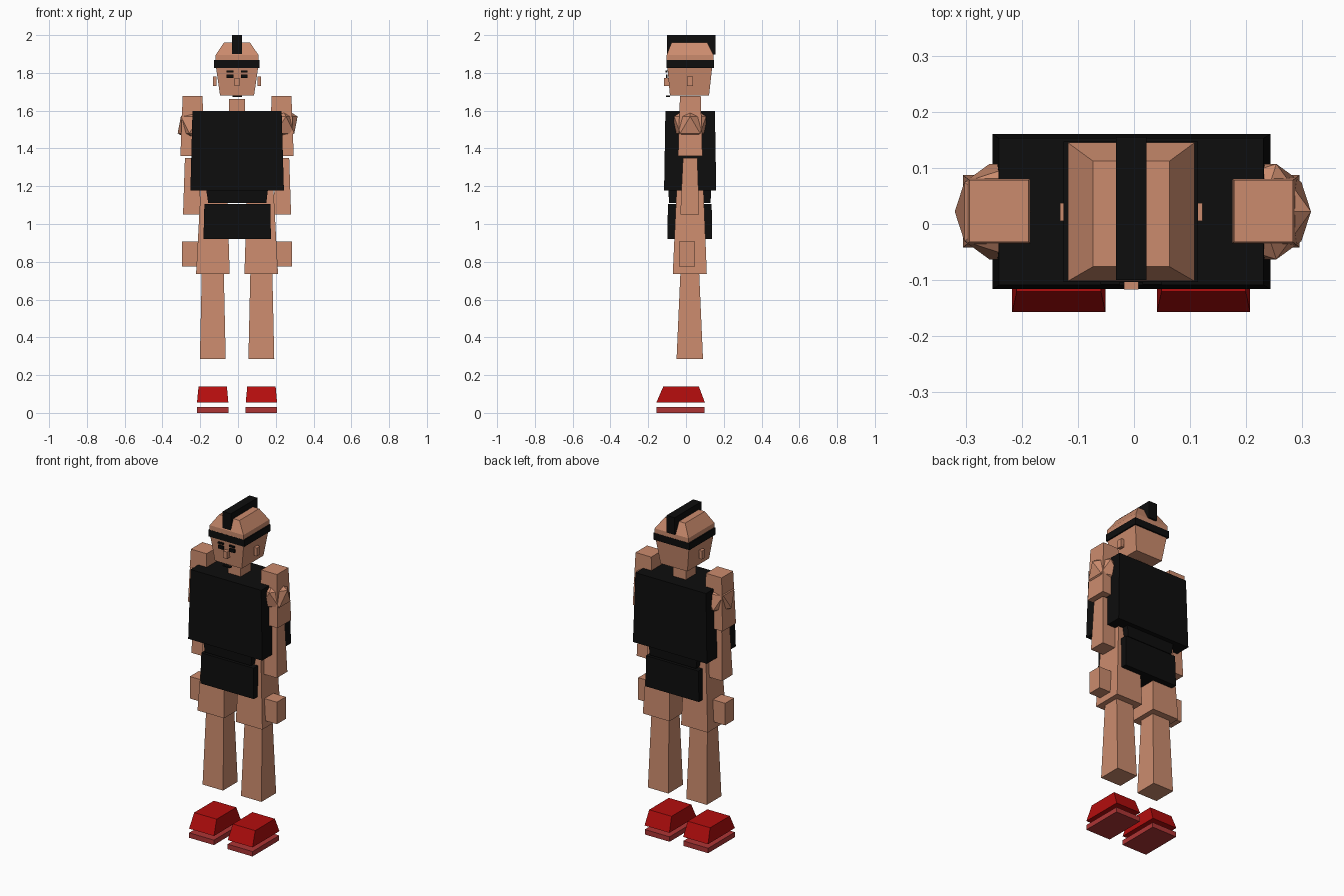
import bpy

CX = -0.005  # body's mirror line in x


def material(name, r, g, b):
    m = bpy.data.materials.new(name)
    m.diffuse_color = (r, g, b, 1)
    return m


SKIN = material("skin", 0.60, 0.26, 0.155)
BLACK = material("black", 0.004, 0.004, 0.004)
RED = material("shoe red", 0.45, 0.004, 0.004)
SOLE = material("sole red", 0.42, 0.035, 0.035)


def block(name, mat, z0, z1, bottom, top=None):
    """Tapered block; bottom and top are (x0, x1, y0, y1)."""
    top = top or bottom
    verts = []
    for (x0, x1, y0, y1), z in ((bottom, z0), (top, z1)):
        verts += [(x0, y0, z), (x1, y0, z), (x1, y1, z), (x0, y1, z)]
    faces = [(3, 2, 1, 0), (4, 5, 6, 7)]
    faces += [(i, (i + 1) % 4, (i + 1) % 4 + 4, i + 4) for i in range(4)]
    mesh = bpy.data.meshes.new(name)
    mesh.from_pydata(verts, [], faces)
    mesh.materials.append(mat)
    ob = bpy.data.objects.new(name, mesh)
    bpy.context.collection.objects.link(ob)
    return ob


def flip(r):
    return (2 * CX - r[1], 2 * CX - r[0], r[2], r[3])


def pair(name, mat, z0, z1, bottom, top=None):
    """A block on the -x side and its mirror image."""
    top = top or bottom
    block(name + "_a", mat, z0, z1, bottom, top)
    block(name + "_b", mat, z0, z1, flip(bottom), flip(top))


# Shoes
pair("shoe_sole", SOLE, 0.0, 0.03, (-0.217, -0.051, -0.157, 0.098))
pair("shoe_upper", RED, 0.055, 0.14, (-0.217, -0.051, -0.157, 0.10),
     (-0.209, -0.059, -0.12, 0.068))

# Legs
pair("shin", SKIN, 0.285, 0.735, (-0.202, -0.065, -0.05, 0.09),
     (-0.192, -0.075, -0.03, 0.07))
pair("thigh", SKIN, 0.735, 1.18, (-0.222, -0.044, -0.07, 0.11),
     (-0.198, -0.058, -0.05, 0.093))

# Clothes
block("shorts", BLACK, 0.92, 1.105, (-0.183, 0.174, -0.098, 0.138),
      (-0.178, 0.172, -0.096, 0.136))
block("waist", BLACK, 1.112, 1.18, (-0.158, 0.15, -0.09, 0.13),
      (-0.168, 0.158, -0.093, 0.133))
block("shirt", BLACK, 1.178, 1.597, (-0.252, 0.243, -0.116, 0.16),
      (-0.241, 0.231, -0.109, 0.153))

# Arms and hands
pair("upper_arm", SKIN, 1.36, 1.677, (-0.305, -0.177, -0.042, 0.087),
     (-0.293, -0.188, -0.032, 0.078))
pair("forearm", SKIN, 1.05, 1.35, (-0.291, -0.198, -0.03, 0.07),
     (-0.281, -0.208, -0.016, 0.06))
pair("hand", SKIN, 0.775, 0.908, (-0.296, -0.205, -0.037, 0.048))

# Shoulder muscles
for side, x in (("a", -0.23), ("b", 0.226)):
    bpy.ops.mesh.primitive_ico_sphere_add(subdivisions=1, radius=0.1,
                                          location=(x, 0.022, 1.525))
    ob = bpy.context.object
    ob.name = "shoulder_" + side
    ob.data.materials.append(SKIN)

# Neck and head
block("neck", SKIN, 1.56, 1.662, (-0.048, 0.038, -0.028, 0.07))
block("face", SKIN, 1.68, 1.826, (-0.095, 0.085, -0.085, 0.122),
      (-0.116, 0.106, -0.098, 0.138))
block("headband", BLACK, 1.826, 1.867, (-0.126, 0.114, -0.103, 0.147))
block("brow", SKIN, 1.867, 1.895, (-0.118, 0.108, -0.102, 0.145))
block("crown", SKIN, 1.895, 1.962, (-0.118, 0.108, -0.102, 0.145),
      (-0.073, 0.063, -0.076, 0.112))
block("hair_crest", BLACK, 1.897, 2.0, (-0.032, 0.022, -0.1, 0.155))

# Face details
pair("ear", SKIN, 1.73, 1.78, (-0.132, -0.113, 0.005, 0.037))
pair("eyebrow", BLACK, 1.802, 1.812, (-0.06, -0.025, -0.108, -0.099))
pair("eye", BLACK, 1.772, 1.792, (-0.06, -0.025, -0.106, -0.097))
block("nose", SKIN, 1.73, 1.772, (-0.018, 0.008, -0.117, -0.088))
block("mouth", BLACK, 1.672, 1.679, (-0.03, 0.02, -0.105, -0.086))
